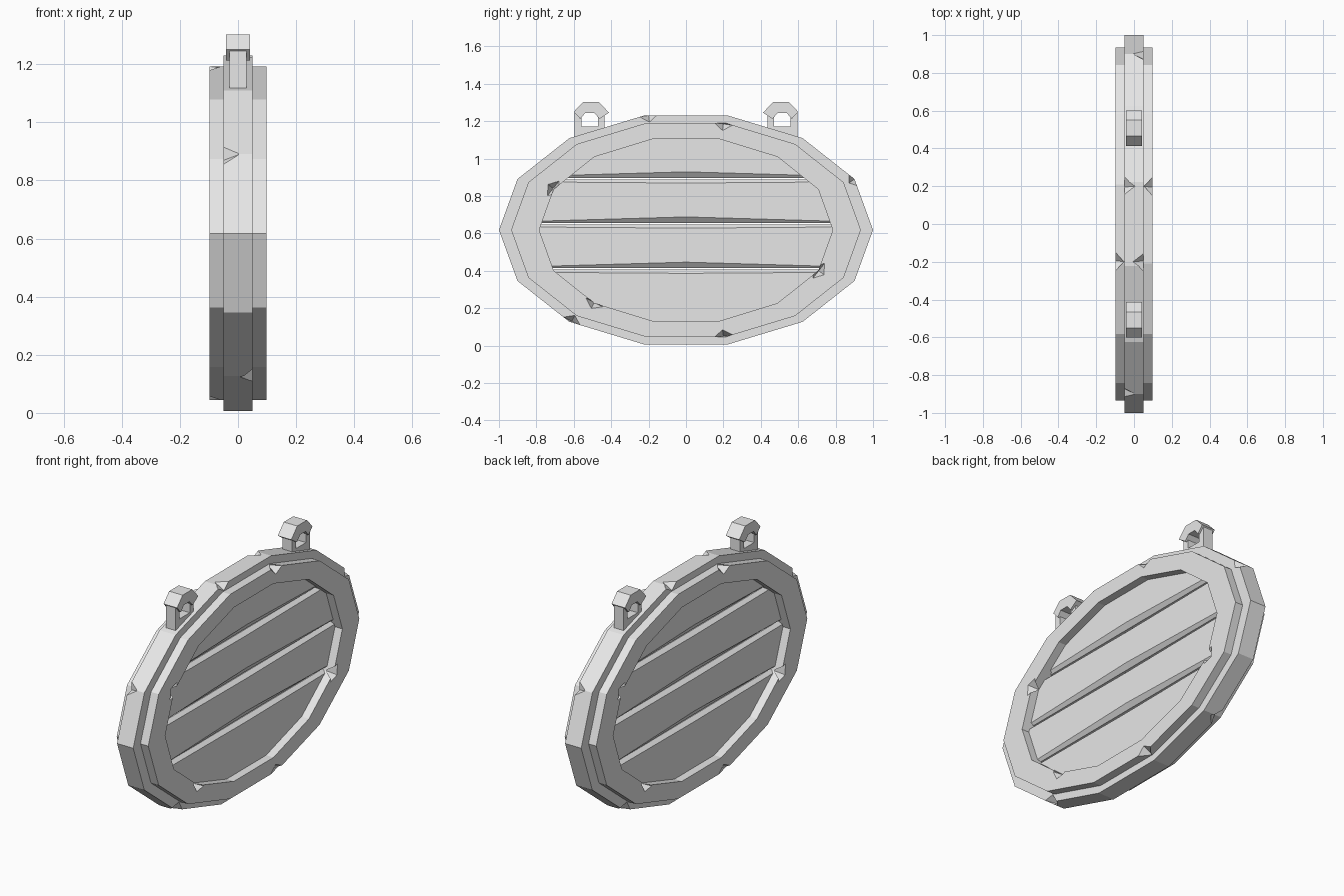
import bpy, bmesh, math
from mathutils import Matrix

if "Cube" in bpy.data.objects:
    bpy.data.objects.remove(bpy.data.objects["Cube"])

CENTRE_Z = 0.618
SIDES = 14

grey = bpy.data.materials.new("plain_grey")
grey.use_nodes = True
grey.diffuse_color = (0.8, 0.8, 0.8, 1)
grey.node_tree.nodes["Principled BSDF"].inputs["Base Color"].default_value = (0.8, 0.8, 0.8, 1)


def finish(name, bm):
    bmesh.ops.recalc_face_normals(bm, faces=bm.faces[:])
    mesh = bpy.data.meshes.new(name)
    bm.to_mesh(mesh)
    bm.free()
    mesh.materials.append(grey)
    obj = bpy.data.objects.new(name, mesh)
    bpy.context.collection.objects.link(obj)
    return obj


def loft(name, rings, closed=False):
    """Skin equal-length rings of points; cap the ends unless closed."""
    bm = bmesh.new()
    loops = [[bm.verts.new(p) for p in ring] for ring in rings]
    n = len(loops[0])
    pairs = list(zip(loops, loops[1:]))
    if closed:
        pairs.append((loops[-1], loops[0]))
    else:
        bm.faces.new(loops[0])
        bm.faces.new(loops[-1])
    for a, b in pairs:
        for i in range(n):
            j = (i + 1) % n
            bm.faces.new((a[i], a[j], b[j], b[i]))
    return finish(name, bm)


def oval(ry, rz, x):
    angles = [2 * math.pi * k / SIDES for k in range(SIDES)]
    return [(x, ry * math.cos(a), CENTRE_Z + rz * math.sin(a)) for a in angles]


def boolean(obj, cutter, operation):
    mod = obj.modifiers.new("cut", 'BOOLEAN')
    mod.operation = operation
    mod.solver = 'EXACT'
    mod.object = cutter
    bpy.context.view_layer.objects.active = obj
    bpy.ops.object.modifier_apply(modifier=mod.name)


# Oval frame: wide middle band with a raised rim on both sides
INNER, RIM, BAND = (0.785, 0.5), (0.935, 0.588), (1.0, 0.628)
section = [(INNER, -0.098), (RIM, -0.098), (RIM, -0.05), (BAND, -0.05),
           (BAND, 0.05), (RIM, 0.05), (RIM, 0.098), (INNER, 0.098)]
frame = loft("oval_frame", [oval(*r, x) for r, x in section], closed=True)

# Chips knocked out of the frame edges, repeated half a turn round on the other side
chips = [(-0.2, 1.23, 0.05), (0.9, 0.89, 0.05), (-0.61, 0.13, 0.05),
         (0.2, 1.185, 0.098), (0.2, 0.05, 0.098),
         (-0.71, 0.84, 0.098), (0.71, 0.4, 0.098), (-0.49, 0.23, 0.098)]
bm = bmesh.new()
for y, z, x in chips:
    for s in (1, -1):
        turn = math.atan2((z - CENTRE_Z) / 0.4, s * y)
        place = (Matrix.Translation((s * x, s * y, z)) @ Matrix.Rotation(turn, 4, 'X')
                 @ Matrix.Diagonal((0.055, 0.035, 0.05, 1)))
        bmesh.ops.create_uvsphere(bm, u_segments=4, v_segments=2, radius=1, matrix=place)
chip_cutter = finish("chip_cutter", bm)
chip_cutter.hide_render = True
boolean(frame, chip_cutter, 'DIFFERENCE')

# Four planks with worn long edges, trimmed to the oval
trim = loft("plank_trim", [oval(0.85, 0.54, -0.2), oval(0.85, 0.54, 0.2)])
trim.hide_render = True
joints = [0.05, 0.41, 0.652, 0.893, 1.2]
for i, (low, high) in enumerate(zip(joints, joints[1:])):
    low, high = low + 0.004, high - 0.004
    rings = []
    for y, wear in ((-0.9, 0.006), (0, 0.032), (0.9, 0.006)):
        top = 0.012 + wear / 4
        half = [(0.035, low), (0.052, low + wear), (0.052, high - top), (0.03, high)]
        rings.append([(x, y, z) for x, z in half] + [(-x, y, z) for x, z in reversed(half)])
    plank = loft(f"plank_{i + 1}", rings)
    boolean(plank, trim, 'INTERSECT')

for helper in (chip_cutter, trim):
    bpy.data.objects.remove(helper)

# Hanging loops: an upright stirrup below a chunky arched cap
stirrup = [(0.435, 1.12), (0.595, 1.1), (0.595, 1.25), (0.56, 1.23),
           (0.56, 1.17), (0.47, 1.17), (0.47, 1.23), (0.435, 1.25)]
cap = [(0.412, 1.245), (0.465, 1.302), (0.55, 1.302), (0.6, 1.25),
       (0.565, 1.212), (0.54, 1.243), (0.49, 1.243), (0.462, 1.212)]
for side, s in (("front", -1), ("back", 1)):
    for part, outline, w in (("stirrup", stirrup, 0.03), ("cap", cap, 0.042)):
        loft(f"{side}_loop_{part}", [[(x, s * y, z) for y, z in outline] for x in (-w, w)])
